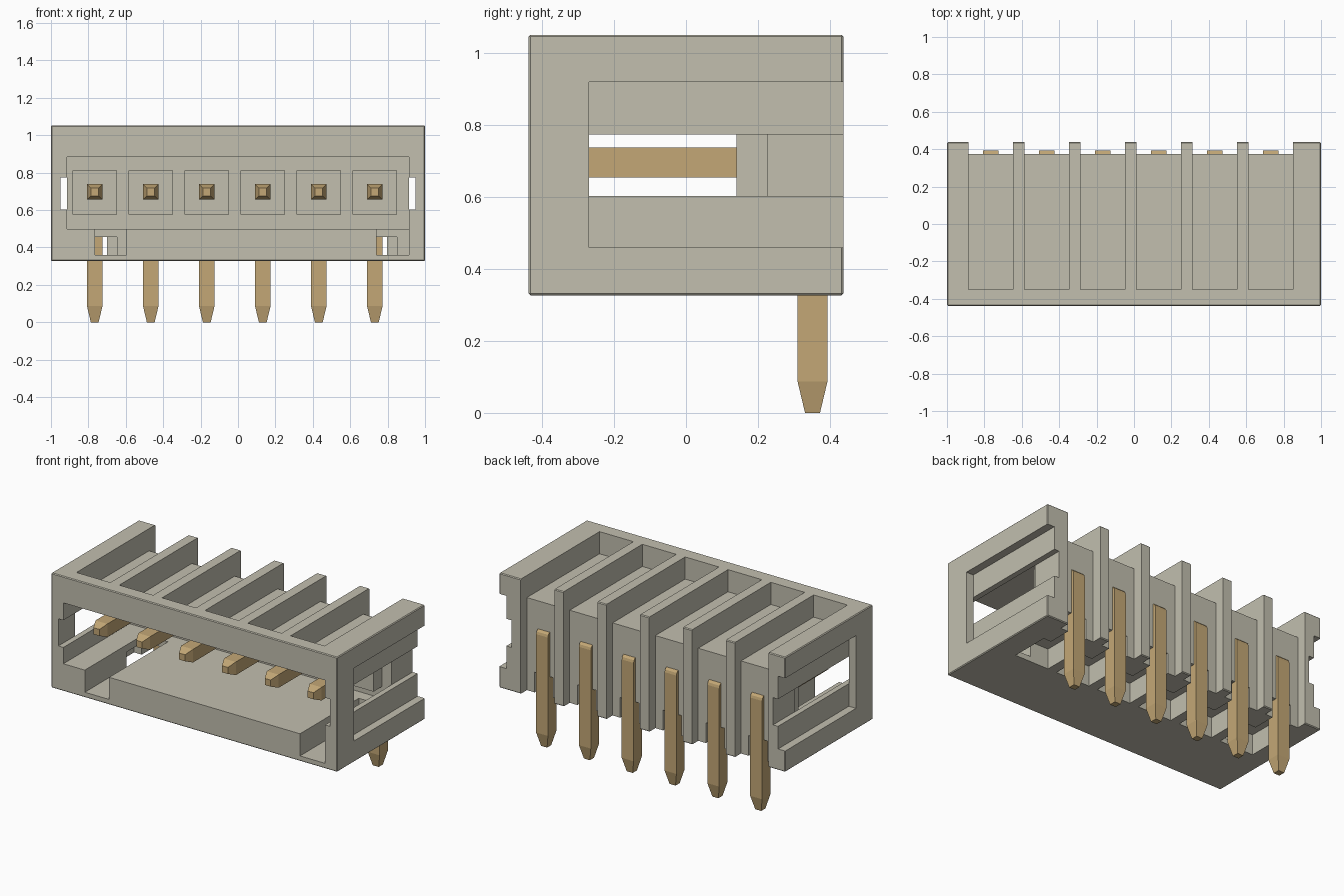
import bpy, bmesh, math
from mathutils import Vector

if "Cube" in bpy.data.objects:
    bpy.data.objects.remove(bpy.data.objects["Cube"], do_unlink=True)


def material(name, rgb):
    m = bpy.data.materials.new(name)
    m.diffuse_color = (*rgb, 1)
    m.use_nodes = True
    for n in m.node_tree.nodes:
        if n.type == 'BSDF_PRINCIPLED':
            n.inputs["Base Color"].default_value = (*rgb, 1)
            n.inputs["Roughness"].default_value = 0.6
    return m


PLASTIC = material("warm_grey_plastic", (0.54, 0.52, 0.43))
BRASS = material("dull_gold_metal", (0.55, 0.39, 0.18))

PITCH = 0.2995
PINS = [-0.766 + PITCH * i for i in range(6)]
CELL = 0.1185          # half width of a cell between two ribs
BACK = 0.4375


def finish(name, bm, mat):
    bmesh.ops.recalc_face_normals(bm, faces=bm.faces)
    me = bpy.data.meshes.new(name)
    bm.to_mesh(me)
    bm.free()
    me.materials.append(mat)
    ob = bpy.data.objects.new(name, me)
    bpy.context.collection.objects.link(ob)
    return ob


def boxes(name, ranges, bevel=0):
    """One object from (x0, x1, y0, y1, z0, z1) boxes."""
    bm = bmesh.new()
    for x0, x1, y0, y1, z0, z1 in ranges:
        vs = bmesh.ops.create_cube(bm, size=1)["verts"]
        for v in vs:
            v.co = Vector(((x0 + x1) / 2 + v.co.x * (x1 - x0),
                           (y0 + y1) / 2 + v.co.y * (y1 - y0),
                           (z0 + z1) / 2 + v.co.z * (z1 - z0)))
    if bevel:
        bmesh.ops.bevel(bm, geom=bm.edges[:], offset=bevel, segments=1, affect='EDGES')
    return finish(name, bm, PLASTIC)


def cut(target, ranges):
    """Subtract disjoint boxes from the target."""
    cutter = boxes("cutter", ranges)
    cutter.hide_render = True
    mod = target.modifiers.new("cut", 'BOOLEAN')
    mod.operation = 'DIFFERENCE'
    mod.solver = 'EXACT'
    mod.object = cutter
    bpy.context.view_layer.objects.active = target
    bpy.ops.object.modifier_apply(modifier=mod.name)
    bpy.data.objects.remove(cutter, do_unlink=True)


def both_sides(x0, x1, *rest):
    return [(x0, x1, *rest), (-x1, -x0, *rest)]


def cells(half, *rest):
    return [(x - half, x + half, *rest) for x in PINS]


# Housing shell with its front cavity
housing = boxes("housing", [(-1, 1, -BACK, BACK, 0.327, 1.052)], bevel=0.005)
cut(housing, [(-0.915, 0.915, -0.6, 0.225, 0.50, 0.885)])

# Keying notches in the cavity floor
cut(housing, [(-0.765, -0.595, -0.6, 0.15, 0.36, 0.60),
              (0.74, 0.915, -0.6, 0.15, 0.36, 0.60)])

# Open channels on top, leaving the ribs
cut(housing, cells(CELL, -0.35, 0.6, 0.912, 1.2))
# Set the back panels in between the ribs
cut(housing, cells(CELL, 0.375, 0.6, 0.2, 1.3))
# Pockets underneath and slots around the legs
cut(housing, cells(CELL, -0.02, 0.225, 0.2, 0.455))
cut(housing, cells(0.065, 0.15, 0.6, 0.2, 0.455))

# Side recesses, and the latch slots that run along them
cut(housing, both_sides(0.95, 1.2, -0.27, 0.6, 0.46, 0.92))
cut(housing, both_sides(0.90, 0.95, -0.6, 0.225, 0.603, 0.775))
cut(housing, both_sides(0.915, 0.96, 0.2, 0.6, 0.603, 0.775))
cut(housing, both_sides(0.93, 0.97, -0.27, 0.6, 0.603, 0.775))

# Square bosses the contacts come out of
boxes("contact_bosses", cells(CELL, 0.14, 0.24, 0.575, 0.811))


def pin(name, x):
    """Square wire bent at a right angle, with tapered ends."""
    h, cy, cz = 0.0415, 0.352, 0.697
    # centre y, centre z, size, section direction (y, z)
    rings = [(-0.32, cz, 0.5, (0, 1)), (-0.27, cz, 1, (0, 1)),
             (cy, cz, 1, (1, 1)),
             (cy, 0.087, 1, (1, 0)), (cy, 0.0, 0.5, (1, 0))]
    bm = bmesh.new()
    loops = []
    for y, z, s, (dy, dz) in rings:
        loops.append([bm.verts.new((x + a * h * s, y + b * dy * h * s, z + b * dz * h * s))
                      for a, b in ((-1, -1), (1, -1), (1, 1), (-1, 1))])
    for p, q in zip(loops, loops[1:]):
        for i in range(4):
            j = (i + 1) % 4
            bm.faces.new((p[i], p[j], q[j], q[i]))
    bm.faces.new(loops[0])
    bm.faces.new(loops[-1])
    # round the outside of the bend
    corner = bm.edges.get((loops[2][2], loops[2][3]))
    bmesh.ops.bevel(bm, geom=[corner], offset=0.03, segments=3, profile=0.5, affect='EDGES')
    return finish(name, bm, BRASS)


# Row of contacts
for i, x in enumerate(PINS):
    pin(f"contact_pin_{i + 1}", x)
